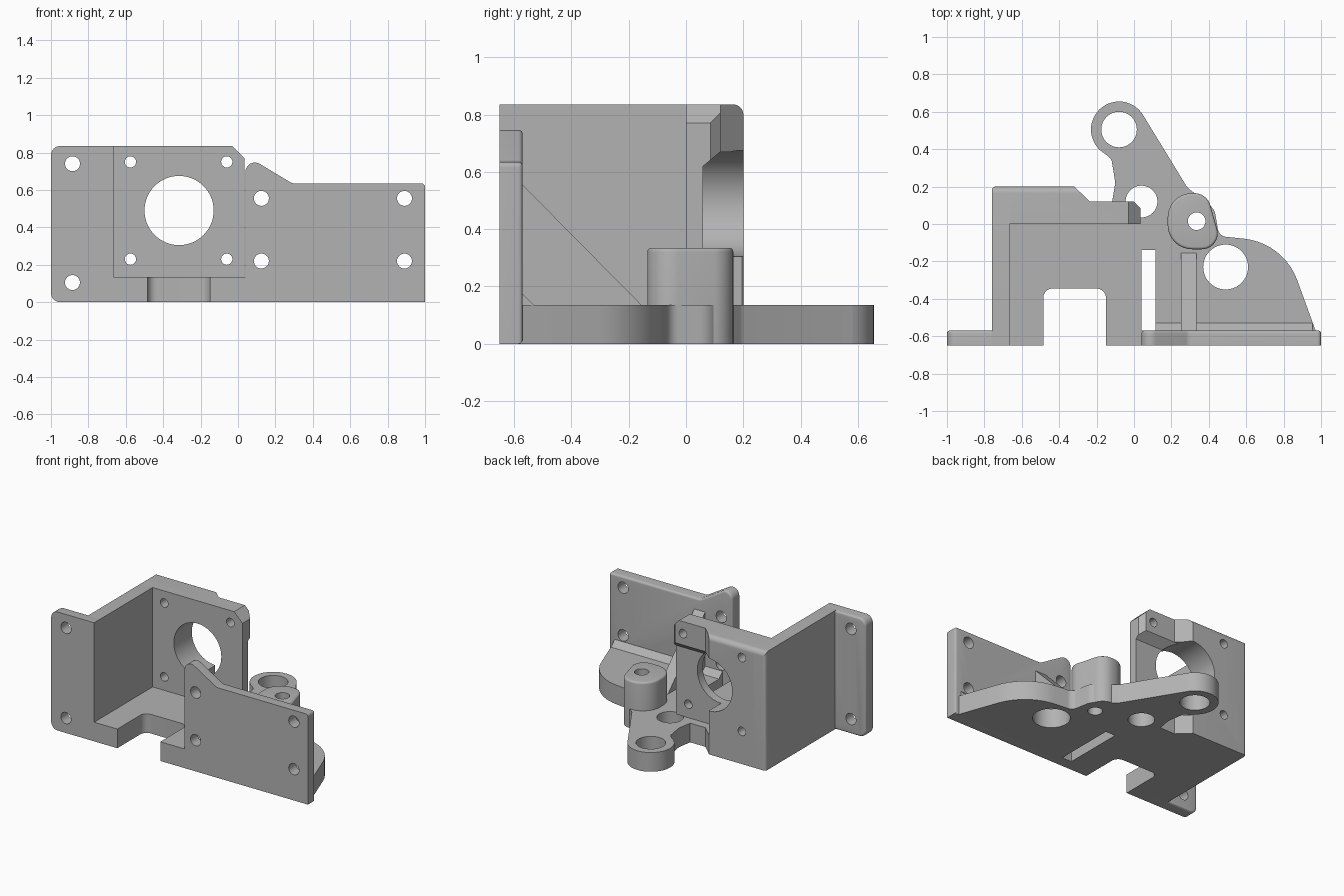
import bpy, bmesh, math
from mathutils import Vector

cube = bpy.data.objects.get("Cube")
if cube:
    bpy.data.objects.remove(cube, do_unlink=True)

grey = bpy.data.materials.new("plain grey")
grey.use_nodes = True
COLOR = (0.45, 0.45, 0.45, 1)
grey.diffuse_color = COLOR
grey.node_tree.nodes["Principled BSDF"].inputs["Base Color"].default_value = COLOR


def rounded(pts, steps=10):
    """Polygon whose corners (u, v, radius) are replaced by arcs."""
    out = []
    for i, p in enumerate(pts):
        c = Vector(p[:2])
        r = p[2] if len(p) > 2 else 0
        if r == 0:
            out.append(c)
            continue
        a = (Vector(pts[i - 1][:2]) - c).normalized()
        b = (Vector(pts[(i + 1) % len(pts)][:2]) - c).normalized()
        half = a.angle(b) / 2
        centre = c + (a + b).normalized() * r / math.sin(half)
        reach = r / math.tan(half)
        s, e = c + a * reach - centre, c + b * reach - centre
        sweep = s.angle(e)
        for k in range(steps + 1):
            t = k / steps
            out.append(centre + (s * math.sin((1 - t) * sweep) + e * math.sin(t * sweep)) / math.sin(sweep))
    return out


def circle(u, v, r, n=48):
    return [(u + r * math.cos(k * math.tau / n), v + r * math.sin(k * math.tau / n)) for k in range(n)]


def box(u0, u1, v0, v1):
    return [(u0, v0), (u1, v0), (u1, v1), (u0, v1)]


def prism(name, pts, axis, lo, hi, bevel=0, bevel_end=None):
    """Extrude a profile along an axis; optionally round the rim at bevel_end."""
    place = {"x": lambda u, v, t: (t, u, v), "y": lambda u, v, t: (u, t, v), "z": lambda u, v, t: (u, v, t)}[axis]
    bm = bmesh.new()
    rings = [[bm.verts.new(place(u, v, t)) for u, v in pts] for t in (lo, hi)]
    bm.faces.new(rings[0])
    bm.faces.new(rings[1])
    n = len(pts)
    for i in range(n):
        j = (i + 1) % n
        bm.faces.new((rings[0][i], rings[0][j], rings[1][j], rings[1][i]))
    bmesh.ops.recalc_face_normals(bm, faces=bm.faces)
    if bevel:
        k = "xyz".index(axis)
        rim = [e for e in bm.edges if all(abs(v.co[k] - bevel_end) < 1e-5 for v in e.verts)]
        bmesh.ops.bevel(bm, geom=rim, offset=bevel, segments=4, profile=0.5, affect="EDGES")
    mesh = bpy.data.meshes.new(name)
    bm.to_mesh(mesh)
    bm.free()
    mesh.materials.append(grey)
    obj = bpy.data.objects.new(name, mesh)
    bpy.context.collection.objects.link(obj)
    return obj


def combine(obj, other, operation="DIFFERENCE"):
    """Apply a boolean and discard the helper."""
    mod = obj.modifiers.new("cut", "BOOLEAN")
    mod.operation = operation
    mod.solver = "EXACT"
    mod.object = other
    bpy.context.view_layer.objects.active = obj
    bpy.ops.object.modifier_apply(modifier=mod.name)
    bpy.data.objects.remove(other, do_unlink=True)


def cut(obj, pts, axis, lo, hi):
    combine(obj, prism("cutter", pts, axis, lo, hi))


FLOOR, TOP, FRONT, FLANGE, BACK = 0.135, 0.835, -0.65, -0.57, 0.2
WALL_X, INNER_X, END_X = -0.76, -0.665, 0.035

# Base plate with the front notch, curved outer edge and rear arm
base = prism("base_plate", rounded([
    (WALL_X, FRONT), (-0.485, FRONT), (-0.485, -0.345, 0.05), (-0.15, -0.345, 0.05),
    (-0.15, FRONT), (1, FRONT), (0.8, -0.1, 0.34), (0.455, -0.065, 0.05), (0.43, 0.08, 0.08),
    (0.285, 0.195, 0.06), (0.048, 0.583), (-0.08, 0.505), (-0.165, 0.385),
    (-0.12, 0.345, 0.04), (-0.1, 0.22, 0.1), (-0.12, 0.1), (-0.12, 0), (WALL_X, 0)]), "z", 0, FLOOR)
combine(base, prism("arm_eye", circle(-0.08, 0.505, 0.15), "z", 0, FLOOR), "UNION")
for x, y, r in [(-0.08, 0.505, 0.095), (0.04, 0.12, 0.085), (0.49, -0.23, 0.12), (0.335, 0.015, 0.047)]:
    cut(base, circle(x, y, r), "z", -0.1, 0.3)
cut(base, box(0.04, 0.115, FLANGE, -0.14), "z", -0.1, 0.3)

# Egg shaped boss
boss = prism("boss", rounded([(0.18, -0.135, 0.13), (0.475, -0.135, 0.085),
                              (0.39, 0.165, 0.09), (0.18, 0.165, 0.13)]), "z", 0, 0.335, 0.014, 0.335)
cut(boss, circle(0.335, 0.015, 0.047), "z", -0.1, 0.5)

# Side wall
wall = prism("side_wall", box(FRONT, BACK, 0, TOP), "x", WALL_X, INNER_X)

# Motor plate: thick block with a recessed right half and a clamp beam above
plate = prism("motor_plate", [(WALL_X, 0), (END_X, 0), (END_X, 0.77), (-0.03, TOP), (WALL_X, TOP)], "y", 0, BACK)
cut(plate, [(-0.33, 0.21), (-0.235, 0.12), (0, 0.12), (0.05, 0.07), (0.1, 0.3), (-0.33, 0.3)], "z", -0.1, 1)
cut(plate, [(0.06, FLOOR), (0.06, 0.62), (0.12, 0.67), (0.3, 0.67), (0.3, FLOOR)], "x", -0.315, 0.1)
cut(plate, circle(-0.315, 0.49, 0.185, 64), "y", -0.1, 0.3)
for x in (-0.575, -0.06):
    for z in (0.23, 0.75):
        cut(plate, circle(x, z, 0.03, 32), "y", -0.1, 0.3)
cut(plate, circle(0.04, 0.12, 0.085), "z", -0.1, FLOOR)

# Rounded rear edges of the wall and plate
R = 0.035
for obj in (wall, plate):
    arc = [(BACK - R + R * math.sin(a), TOP - R + R * math.cos(a))
           for a in [k * math.pi / 16 for k in range(9)]]
    cut(obj, arc + [(BACK + 0.1, TOP - R), (BACK + 0.1, TOP + 0.1), (BACK - R, TOP + 0.1)], "x", -0.9, 0.2)
    r = 0.02
    arc = [(WALL_X + r - r * math.sin(a), BACK - r + r * math.cos(a))
           for a in [k * math.pi / 16 for k in range(9)]]
    cut(obj, arc + [(-0.9, BACK - r), (-0.9, 0.3), (WALL_X + r, 0.3)], "z", -0.1, 1)

# Mounting flanges
right = prism("right_flange", rounded([(-1, 0, 0.05), (INNER_X, 0), (INNER_X, TOP), (-1, TOP, 0.05)]),
              "y", FRONT, FLANGE, 0.015, FLANGE)
left = prism("left_flange", rounded([(0.04, 0), (1, 0), (1, 0.635, 0.02), (0.29, 0.635, 0.05), (0.04, 0.785, 0.05)]),
             "y", FRONT, FLANGE, 0.015, FLANGE)
for obj, xs, zs in [(right, (-0.885,), (0.105, 0.74)), (left, (0.125, 0.89), (0.22, 0.555))]:
    for x in xs:
        for z in zs:
            cut(obj, circle(x, z, 0.04, 32), "y", -0.8, -0.4)

# Rib and the fillet along the foot of the flange
prism("rib", [(FLANGE, 0.1), (-0.15, 0.1), (-0.15, 0.13), (FLANGE, 0.555)], "x", 0.25, 0.335)
prism("flange_fillet", [(FLANGE - 0.02, 0.1), (-0.53, 0.1), (-0.53, FLOOR), (FLANGE, 0.175),
                        (FLANGE - 0.02, 0.175)], "x", 0.115, 0.955)

# Smooth round surfaces, crisp edges
bpy.ops.object.select_all(action="DESELECT")
for obj in bpy.context.collection.objects:
    if obj.type == "MESH":
        obj.select_set(True)
        bpy.context.view_layer.objects.active = obj
bpy.ops.object.shade_smooth_by_angle(angle=math.radians(30))
